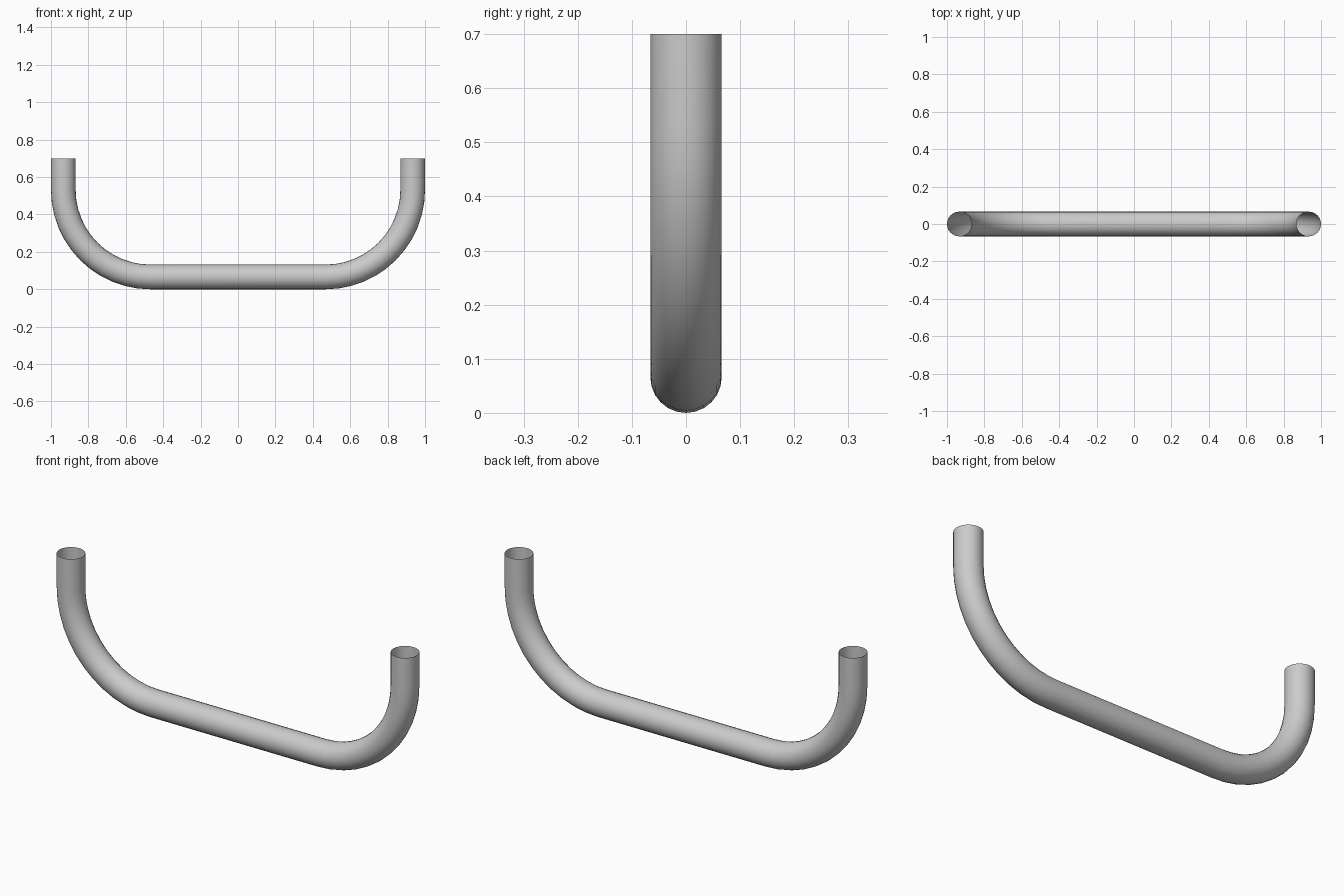
import bpy, bmesh
from math import sin, cos, pi

if "Cube" in bpy.data.objects:
    bpy.data.objects.remove(bpy.data.objects["Cube"])

TUBE_R = 0.066    # tube radius
BEND_R = 0.466    # centreline bend radius
HALF_X = 1 - TUBE_R
TOP_Z = 0.70
SIDES, STEPS = 24, 12

# Right half of the centreline: (x, z, angle of the ring's outward direction)
cx, cz = HALF_X - BEND_R, TUBE_R + BEND_R
half = []
for i in range(STEPS + 1):
    a = -pi / 2 + i * pi / 2 / STEPS
    half.append((cx + BEND_R * cos(a), cz + BEND_R * sin(a), a))
half.append((HALF_X, TOP_Z, 0.0))

# Mirror to make the full path, left end to right end
path = [(-x, z, -pi - a) for x, z, a in reversed(half)] + half

# Sweep a circle along the path, leaving both ends open
bm = bmesh.new()
rings = []
for x, z, a in path:
    ring = []
    for k in range(SIDES):
        t = 2 * pi * k / SIDES
        r = TUBE_R * cos(t)
        ring.append(bm.verts.new((x + r * cos(a), TUBE_R * sin(t), z + r * sin(a))))
    rings.append(ring)
for r0, r1 in zip(rings, rings[1:]):
    for k in range(SIDES):
        n = (k + 1) % SIDES
        bm.faces.new((r0[k], r0[n], r1[n], r1[k]))

# Make sure the faces point away from the tube's centre
bm.normal_update()
f = min(bm.faces, key=lambda f: f.calc_center_median().z)
if f.normal.z > 0:
    bmesh.ops.reverse_faces(bm, faces=bm.faces[:])

mesh = bpy.data.meshes.new("bent_tube_handle")
bm.to_mesh(mesh)
bm.free()
handle = bpy.data.objects.new("bent_tube_handle", mesh)
bpy.context.collection.objects.link(handle)
bpy.context.view_layer.objects.active = handle
handle.select_set(True)
bpy.ops.object.shade_smooth_by_angle()
